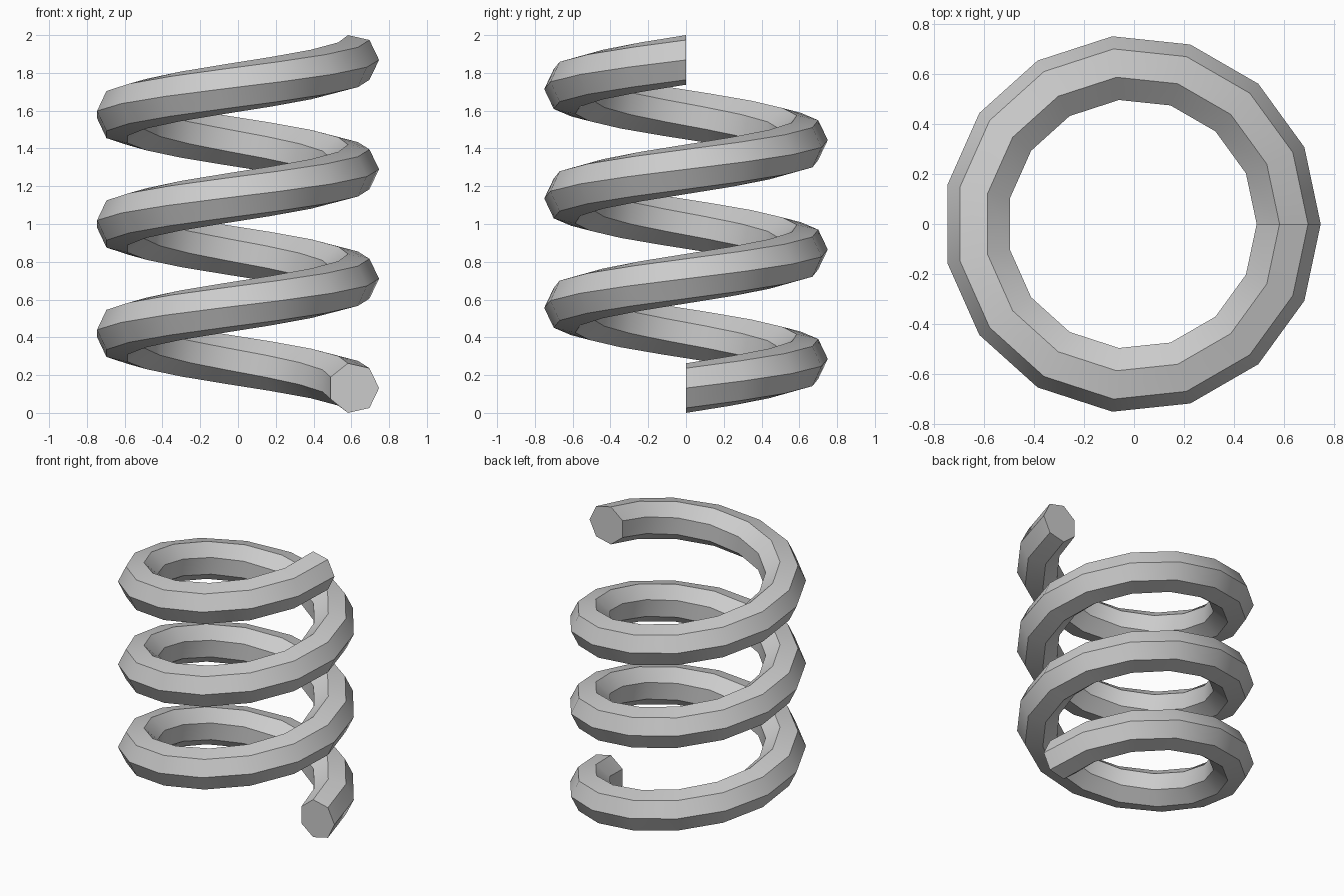
import bpy, bmesh
from math import sin, cos, tau, radians

if "Cube" in bpy.data.objects:
    bpy.data.objects.remove(bpy.data.objects["Cube"])

TURNS, STEPS, SIDES = 3, 15, 7
COIL_R, WIRE_R = 0.620, 0.1347
SHIFT_X = -0.008                      # centres the 15-sided outline on x = 0
Z0 = WIRE_R * sin(2 * tau / SIDES)    # half height of the wire section
RISE = 2 - 2 * Z0

bm = bmesh.new()

# Heptagonal wire sections in radial planes, climbing counterclockwise
rings = []
for i in range(TURNS * STEPS + 1):
    a = tau * i / STEPS
    z = Z0 + RISE * i / (TURNS * STEPS)
    ring = []
    for j in range(SIDES):
        b = tau * j / SIDES
        r = COIL_R + WIRE_R * cos(b)
        ring.append(bm.verts.new((r * cos(a) + SHIFT_X, r * sin(a), z + WIRE_R * sin(b))))
    rings.append(ring)
# lowest section point sits at z = 0
low = min(v.co.z for v in bm.verts)
high = max(v.co.z for v in bm.verts)
for v in bm.verts:
    v.co.z += 1 - (low + high) / 2

# Wire skin
for p, q in zip(rings, rings[1:]):
    for j in range(SIDES):
        k = (j + 1) % SIDES
        bm.faces.new((p[j], p[k], q[k], q[j]))

# Flat end caps
bm.faces.new(rings[0])
bm.faces.new(rings[-1])
bmesh.ops.recalc_face_normals(bm, faces=bm.faces[:])

mesh = bpy.data.meshes.new("coil_spring")
bm.to_mesh(mesh)
bm.free()
spring = bpy.data.objects.new("coil_spring", mesh)
bpy.context.collection.objects.link(spring)
bpy.context.view_layer.objects.active = spring
spring.select_set(True)
bpy.ops.object.shade_smooth_by_angle(angle=radians(30))
